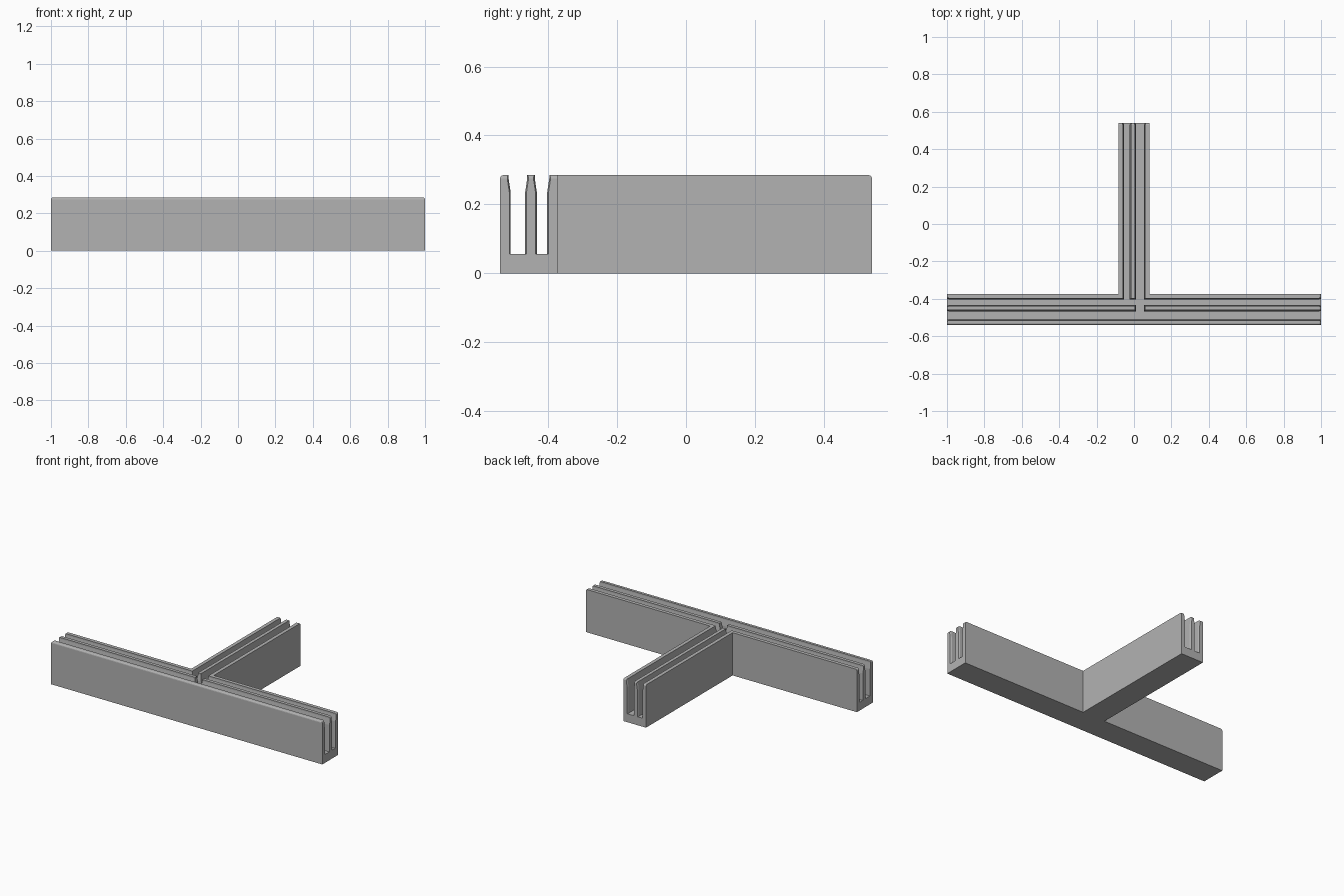
import bpy, bmesh
from mathutils import Vector

if "Cube" in bpy.data.objects:
    bpy.data.objects.remove(bpy.data.objects["Cube"])

# Main dimensions
HEIGHT, FLOOR, NECK = 0.285, 0.056, 0.235
END, FRONT, BACK = 1.0, -0.54, 0.54
INNER, HALF = -0.373, 0.083      # rear face of the bar, half width of the stem
LINE = -0.456                    # centre line of the bar
SLOTS = {"wide": (-0.053, -0.011), "narrow": (0.023, 0.053)}  # across the bar

grey = bpy.data.materials.new("grey")
grey.diffuse_color = (0.45, 0.45, 0.45, 1)
grey.use_nodes = True
grey.node_tree.nodes["Principled BSDF"].inputs["Base Color"].default_value = grey.diffuse_color


def make_object(name, bm):
    bmesh.ops.recalc_face_normals(bm, faces=bm.faces)
    mesh = bpy.data.meshes.new(name)
    bm.to_mesh(mesh)
    bm.free()
    mesh.materials.append(grey)
    ob = bpy.data.objects.new(name, mesh)
    bpy.context.collection.objects.link(ob)
    return ob


# T-shaped body with rounded top corners on the three ends
bm = bmesh.new()
outline = [(-END, FRONT), (END, FRONT), (END, INNER), (HALF, INNER),
           (HALF, BACK), (-HALF, BACK), (-HALF, INNER), (-END, INNER)]
base = bm.faces.new([bm.verts.new((x, y, 0)) for x, y in outline])
up = bmesh.ops.extrude_face_region(bm, geom=[base])
top = [v for v in up["geom"] if isinstance(v, bmesh.types.BMVert)]
bmesh.ops.translate(bm, verts=top, vec=(0, 0, HEIGHT))
ends = [e for e in bm.edges if all(v.co.z > 0.1 for v in e.verts) and
        (all(abs(v.co.x) > 0.99 for v in e.verts) or
         all(v.co.y > BACK - 0.01 for v in e.verts))]
bmesh.ops.bevel(bm, geom=ends, offset=0.01, segments=3, affect='EDGES', profile=0.5)
body = make_object("cable_channel", bm)


def slot_cutter(name, a, b, stations, place):
    """Sweep a slot section, flared at its mouth; stations are (distance, extra width)."""
    bm = bmesh.new()
    rings = []
    for t, w in stations:
        lo, hi = a - w, b + w
        sec = [(lo, FLOOR), (hi, FLOOR), (hi, NECK), (hi + 0.006, HEIGHT - 0.01),
               (hi + 0.006, HEIGHT + 0.05), (lo - 0.006, HEIGHT + 0.05),
               (lo - 0.006, HEIGHT - 0.01), (lo, NECK)]
        rings.append([bm.verts.new(place(t, s, z)) for s, z in sec])
    for r0, r1 in zip(rings, rings[1:]):
        for i in range(8):
            j = (i + 1) % 8
            bm.faces.new((r0[i], r0[j], r1[j], r1[i]))
    bm.faces.new(rings[0])
    bm.faces.new(rings[-1])
    return make_object(name, bm)


def on_bar(t, s, z):
    return Vector((t, LINE + s, z))


def on_stem(t, s, z):
    return Vector((-s, t, z))


# Slots along the bar and the stem, opening out slightly at the ends
cutters = []
for kind, (a, b) in SLOTS.items():
    bar = [(-END - 0.02, 0.004), (-END, 0.004), (-END + 0.01, 0),
           (END - 0.01, 0), (END, 0.004), (END + 0.02, 0.004)]
    start = -0.49 if kind == "wide" else -0.418   # wide slot crosses the middle wall
    stem = [(start, 0), (BACK - 0.01, 0), (BACK, 0.004), (BACK + 0.02, 0.004)]
    cutters.append(slot_cutter(kind + "_bar_slot", a, b, bar, on_bar))
    cutters.append(slot_cutter(kind + "_stem_slot", a, b, stem, on_stem))

# Cut the slots and discard the cutters
bpy.context.view_layer.objects.active = body
for cutter in cutters:
    mod = body.modifiers.new("cut", 'BOOLEAN')
    mod.operation, mod.solver, mod.object = 'DIFFERENCE', 'EXACT', cutter
    bpy.ops.object.modifier_apply(modifier=mod.name)
    bpy.data.objects.remove(cutter)
